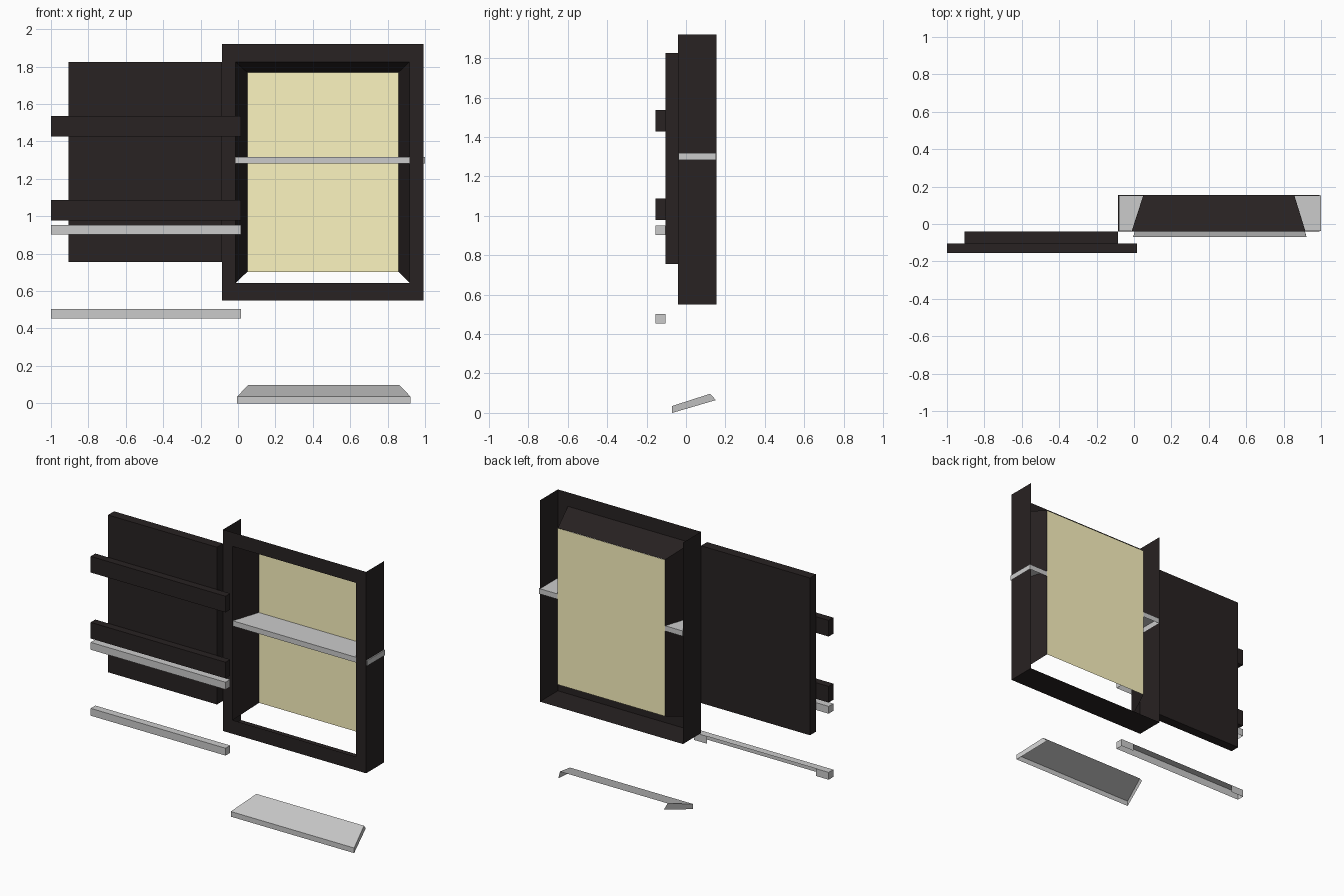
import bpy

if "Cube" in bpy.data.objects:
    bpy.data.objects.remove(bpy.data.objects["Cube"])


def material(name, rgb):
    m = bpy.data.materials.new(name)
    m.diffuse_color = (*rgb, 1)
    m.use_nodes = True
    m.node_tree.nodes["Principled BSDF"].inputs["Base Color"].default_value = m.diffuse_color
    return m


DARK = material("dark_wood", (0.021, 0.016, 0.016))
YELLOW = material("warm_pane", (0.98, 0.91, 0.53))


def make(name, verts, faces, mat=None):
    me = bpy.data.meshes.new(name)
    me.from_pydata(verts, [], faces)
    if mat:
        me.materials.append(mat)
    ob = bpy.data.objects.new(name, me)
    bpy.context.collection.objects.link(ob)
    return ob


SIDES = {"bottom": (0, 2, 3, 1), "top": (4, 5, 7, 6), "front": (0, 1, 5, 4),
         "back": (2, 6, 7, 3), "left": (0, 4, 6, 2), "right": (1, 3, 7, 5)}


def box(name, x, y, z, mat=None, skip=()):
    verts = [(a, b, c) for c in z for b in y for a in x]
    return make(name, verts, [f for s, f in SIDES.items() if s not in skip], mat)


def rect(x, y, z):
    """Four corners of an upright rectangle facing the front."""
    return [(x[0], y, z[0]), (x[1], y, z[0]), (x[1], y, z[1]), (x[0], y, z[1])]


YF, YB = -0.04, 0.154
OUT_X, OUT_Z = (-0.085, 0.992), (0.55, 1.92)
IN_X, IN_Z = (-0.013, 0.917), (0.643, 1.825)
PANE_X, PANE_Z = (0.05, 0.857), (0.703, 1.768)

# Window frame: front ring, side and bottom returns, splayed reveals (open sill)
verts = (rect(OUT_X, YF, OUT_Z) + rect(IN_X, YF, IN_Z)
         + rect(PANE_X, YB, PANE_Z) + rect(OUT_X, YB, OUT_Z))
faces = [(i, (i + 1) % 4, 4 + (i + 1) % 4, 4 + i) for i in range(4)]
faces += [(4 + i, 4 + (i + 1) % 4, 8 + (i + 1) % 4, 8 + i) for i in (1, 2, 3)]
faces += [(1, 13, 14, 2), (0, 3, 15, 12), (0, 12, 13, 1)]
make("window_frame", verts, faces, DARK)

# Glowing pane at the back
make("window_pane", rect(PANE_X, 0.155, PANE_Z), [(0, 1, 2, 3)], YELLOW)

# Horizontal glazing ledge across the opening
box("cross_ledge", (-0.08, 1.0), (-0.038, 0.153), (1.282, 1.318), skip=("bottom",))

# Sloping sill below, hollow underneath
make("window_sill",
     [(-0.005, -0.07, 0), (0.923, -0.07, 0), (0.923, -0.07, 0.035), (-0.005, -0.07, 0.035),
      (0.863, 0.122, 0.097), (0.053, 0.122, 0.097), (0.855, 0.152, 0.065), (0.06, 0.152, 0.065)],
     [(0, 1, 2, 3), (3, 2, 4, 5), (1, 6, 4, 2), (0, 3, 5, 7)])

# Shutter panel
box("shutter_panel", (-0.905, -0.085), (-0.105, YF), (0.755, 1.825), DARK)

# Wooden battens across the shutter
BX, BY = (-1.0, 0.015), (-0.155, -0.105)
for i, z in enumerate((0.978, 1.427)):
    box(f"shutter_batten_{i + 1}", BX, BY, (z, z + 0.11), DARK)

# Grey rails, backed only where they overhang the shutter
for i, z in enumerate((0.453, 0.902)):
    zz = (z, z + 0.05)
    box(f"grey_rail_{i + 1}", BX, BY, zz, skip=("back", "bottom"))
    for side, x in (("left", (-1.0, -0.905)), ("right", (-0.085, 0.015))):
        make(f"grey_rail_{i + 1}_{side}_back", rect(x, -0.105, zz), [(3, 2, 1, 0)])
